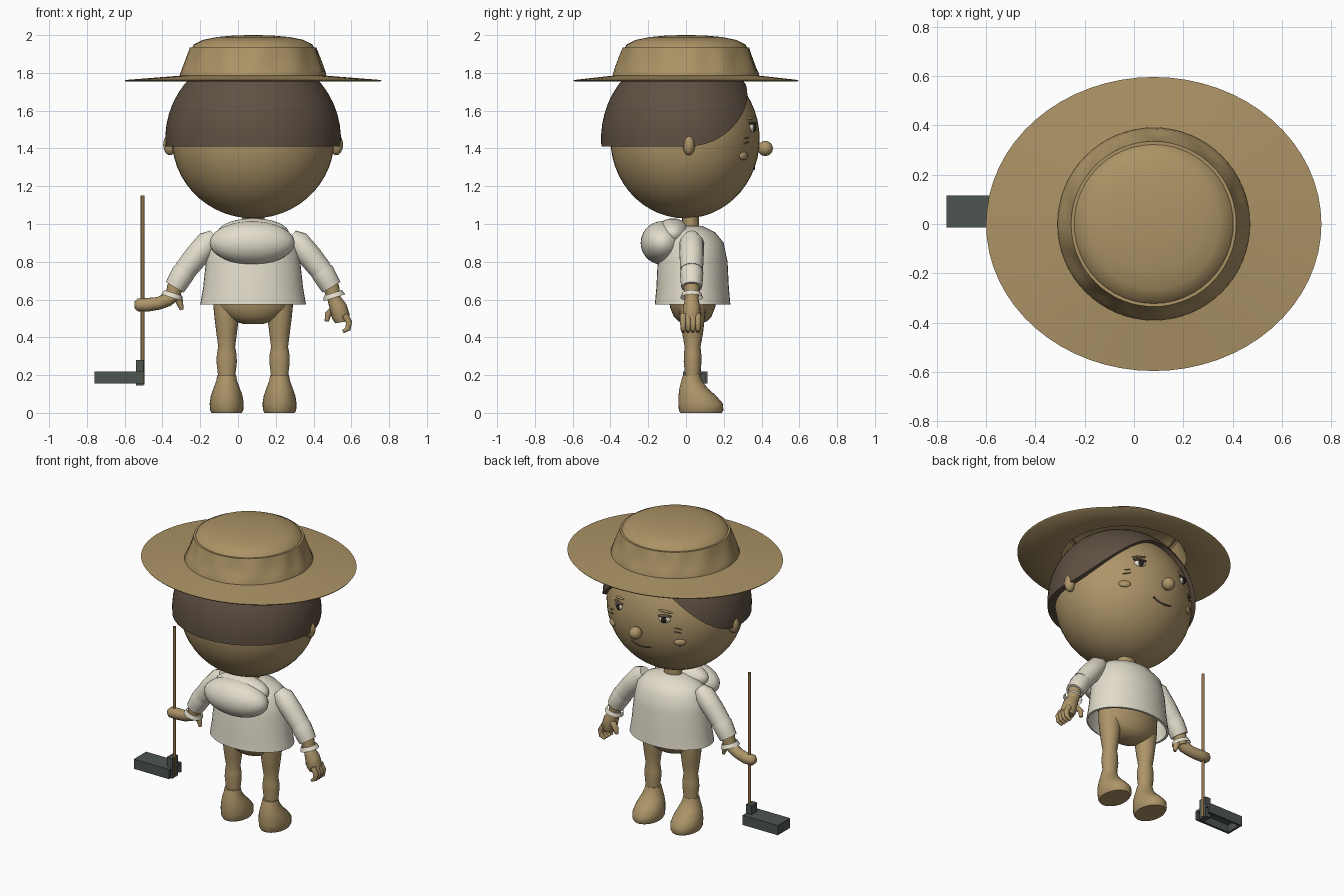
import bpy, bmesh, math
from mathutils import Vector

CX = 0.08  # body centre line


def mat(name, r, g, b):
    m = bpy.data.materials.new(name)
    m.diffuse_color = (r, g, b, 1)
    return m


SKIN = mat("tan skin", 0.42, 0.30, 0.14)
STRAW = mat("straw", 0.41, 0.29, 0.13)
HAIR = mat("dark brown", 0.115, 0.082, 0.057)
CLOTH = mat("off white", 0.76, 0.72, 0.60)
METAL = mat("dark grey metal", 0.075, 0.09, 0.08)
WOOD = mat("wood", 0.28, 0.17, 0.065)
BLACK = mat("near black", 0.02, 0.016, 0.012)


def finish(name, bm, m, angle=40):
    bmesh.ops.recalc_face_normals(bm, faces=bm.faces)
    me = bpy.data.meshes.new(name)
    bm.to_mesh(me)
    bm.free()
    ob = bpy.data.objects.new(name, me)
    bpy.context.collection.objects.link(ob)
    me.materials.append(m)
    bpy.ops.object.select_all(action='DESELECT')
    ob.select_set(True)
    bpy.context.view_layer.objects.active = ob
    bpy.ops.object.shade_smooth_by_angle(angle=math.radians(angle))
    return ob


def skin_rings(name, rings, m, caps=(True, True), angle=40):
    """Bridge a list of equally sized closed rings of points."""
    bm = bmesh.new()
    vs = [[bm.verts.new(p) for p in r] for r in rings]
    n = len(vs[0])
    for a, b in zip(vs, vs[1:]):
        for i in range(n):
            j = (i + 1) % n
            bm.faces.new((a[i], a[j], b[j], b[i]))
    if caps[0]:
        bm.faces.new(vs[0])
    if caps[1]:
        bm.faces.new(vs[-1])
    return finish(name, bm, m, angle)


def stack(name, sections, m, n=32, caps=(True, True), angle=40, wave=None):
    """Horizontal ellipses: (x, y, z, rx, ry)."""
    rings = []
    for k, (x, y, z, rx, ry) in enumerate(sections):
        ring = []
        for i in range(n):
            a = 2 * math.pi * i / n
            w = wave(k, a) if wave else 1
            ring.append((x + rx * w * math.cos(a), y + ry * w * math.sin(a), z))
        rings.append(ring)
    return skin_rings(name, rings, m, caps, angle)


def tube(name, path, radii, m, n=16, caps=(True, True)):
    """Round tube following a path of points."""
    pts = [Vector(p) for p in path]
    rings = []
    for k, p in enumerate(pts):
        t = (pts[min(k + 1, len(pts) - 1)] - pts[max(k - 1, 0)]).normalized()
        u = t.cross(Vector((0, 1, 0))).normalized()
        v = t.cross(u)
        rings.append([p + radii[k] * (u * math.cos(2 * math.pi * i / n) + v * math.sin(2 * math.pi * i / n))
                      for i in range(n)])
    return skin_rings(name, rings, m, caps, 50)


def ball(name, c, r, m, seg=20, rot=(0, 0, 0)):
    bm = bmesh.new()
    bmesh.ops.create_uvsphere(bm, u_segments=seg, v_segments=seg // 2 + 2, radius=1)
    for v in bm.verts:
        v.co = Vector(v.co) * Vector(r)
    ob = finish(name, bm, m, 60)
    ob.location, ob.rotation_euler = c, rot
    return ob


def box(name, lo, hi, m):
    bm = bmesh.new()
    bmesh.ops.create_cube(bm, size=1)
    for v in bm.verts:
        v.co = [(a + b) / 2 + c * (b - a) for a, b, c in zip(lo, hi, v.co)]
    return finish(name, bm, m, 20)


# Head, neck, ears and nose
HC, HR = Vector((CX, -0.005, 1.45)), Vector((0.43, 0.395, 0.42))
ball("head", HC, HR, SKIN, 48)
stack("neck", [(CX, 0.025, 0.93, 0.06, 0.045), (CX, 0.025, 1.06, 0.06, 0.045)], SKIN, 20)
ball("nose", (CX, 0.42, 1.40), (0.04, 0.04, 0.04), SKIN)
for s in (-1, 1):
    ball("ear", (CX + s * 0.44, 0.015, 1.42), (0.036, 0.033, 0.056), SKIN)

# Hair cap whose lower edge sweeps up over the forehead
rings = []
for k in range(15):
    ring = []
    for i in range(64):
        a = 2 * math.pi * i / 64
        edge = 1.41 + 0.33 * max(0, math.sin(a)) ** 2.5
        low = math.asin((edge - 1.45) / 0.465)
        lat = low + (math.radians(88) - low) * max(k - 1, 0) / 13
        f = 0.90 if k == 0 else 1  # first ring turns the edge inward
        ring.append((CX + 0.465 * f * math.cos(lat) * math.cos(a),
                     -0.02 + 0.43 * f * math.cos(lat) * math.sin(a),
                     1.45 + 0.465 * math.sin(lat)))
    rings.append(ring)
skin_rings("hair", rings, HAIR, (False, True))


# Facial features laid on the head surface
def on_face(dx, z, out=0.0):
    y = HR.y * math.sqrt(1 - (dx / HR.x) ** 2 - ((z - HC.z) / HR.z) ** 2)
    return (CX + dx, HC.y + y + out, z), -math.asin(dx / HR.x)


def mark(name, dx, z, r, m, out=0.0, roll=0.0):
    p, yaw = on_face(dx, z, out)
    ball(name, p, r, m, 12, (0, roll, yaw))


for s in (-1, 1):
    mark("eye", s * 0.17, 1.51, (0.036, 0.012, 0.022), CLOTH)
    mark("iris", s * 0.168, 1.51, (0.020, 0.010, 0.022), BLACK, 0.006)
    mark("eyelid", s * 0.17, 1.533, (0.044, 0.016, 0.007), HAIR, 0.003)
    mark("brow", s * 0.17, 1.56, (0.046, 0.014, 0.006), SKIN, 0, s * 0.15)
    mark("cheek", s * 0.25, 1.36, (0.038, 0.014, 0.022), SKIN)
    for z in (1.43, 1.455):
        mark("cheek_line", s * 0.245, z, (0.026, 0.005, 0.003), HAIR, 0, s * 0.2)
tube("mouth", [on_face(-0.07 + 0.02 * i, 1.29 + 0.0012 * (i - 3) ** 2)[0] for i in range(8)],
     [0.005] * 8, HAIR, 8)

# Straw hat: wide oval brim, creased band and domed top
stack("hat_brim", [(CX, 0, 1.772, 0.38, 0.38), (CX, 0, 1.755, 0.675, 0.59),
                   (CX, 0, 1.762, 0.68, 0.596), (CX, 0, 1.785, 0.39, 0.39)],
      STRAW, 64, (False, False), 60)
stack("hat_band", [(CX, 0, 1.775, 0.39, 0.39), (CX, 0, 1.80, 0.385, 0.385), (CX, 0, 1.825, 0.372, 0.372),
                   (CX, 0, 1.88, 0.352, 0.352), (CX, 0, 1.935, 0.335, 0.335), (CX, 0, 1.935, 0.31, 0.31)],
      STRAW, 72, (False, False), 30,
      lambda k, a: 1 + (0.018 * math.sin(12 * a + math.sin(3 * a)) if k in (2, 3) else 0))
stack("hat_crown", [(CX, 0, 1.92, 0.33, 0.33), (CX, 0, 1.95, 0.315, 0.315), (CX, 0, 1.975, 0.265, 0.265),
                    (CX, 0, 1.99, 0.19, 0.19), (CX, 0, 1.998, 0.10, 0.10), (CX, 0, 2.0, 0.02, 0.02)],
      STRAW, 48, (False, True))

# Shirt with an open flared hem, and the bundle on the back
stack("shirt", [(CX, 0.03, 0.575, 0.265, 0.19), (CX, 0.035, 0.575, 0.28, 0.20), (CX, 0.035, 0.66, 0.265, 0.192),
                (CX, 0.035, 0.80, 0.25, 0.185), (CX, 0.035, 0.90, 0.23, 0.165), (CX, 0.03, 0.955, 0.18, 0.125),
                (CX, 0.025, 0.99, 0.075, 0.06)],
      CLOTH, 40, (False, True), 60)
ball("back_bundle", (0.075, -0.125, 0.90), (0.225, 0.115, 0.115), CLOTH, 32)
ball("bundle_top", (CX, -0.07, 0.95), (0.19, 0.09, 0.08), CLOTH, 32)

# Hips, legs and feet
stack("hips", [(CX, 0.035, z, rx, ry) for z, rx, ry in
               ((0.47, 0.05, 0.04), (0.485, 0.10, 0.075), (0.51, 0.15, 0.10), (0.56, 0.20, 0.12), (0.66, 0.21, 0.13))],
      SKIN)
for s in (-1, 1):
    x = CX + s * 0.14
    stack("leg", [(x + s * d, 0.035, z, rx, ry) for d, z, rx, ry in
                  ((0, 0.16, 0.046, 0.040), (0, 0.20, 0.046, 0.040), (0, 0.27, 0.054, 0.047),
                   (0, 0.31, 0.052, 0.046), (0, 0.35, 0.045, 0.042), (0, 0.42, 0.054, 0.055),
                   (0, 0.50, 0.064, 0.064), (0, 0.56, 0.070, 0.070), (0, 0.62, 0.070, 0.070))], SKIN, 24)
    stack("foot", [(x, y, z, rx, ry) for y, z, rx, ry in
                   ((0.08, 0.0, 0.080, 0.110), (0.08, 0.015, 0.088, 0.118), (0.077, 0.05, 0.090, 0.118),
                    (0.06, 0.09, 0.084, 0.100), (0.04, 0.13, 0.070, 0.075), (0.03, 0.17, 0.055, 0.055),
                    (0.03, 0.20, 0.050, 0.046))], SKIN, 28)

# Arms: two sleeve pieces, forearm and loose cuff
Y = 0.03
for s in (-1, 1):
    def P(dx, z, y=Y):
        return (CX + s * dx, y, z)
    tube("upper_sleeve", [P(0.20, 0.935), P(0.235, 0.905), P(0.30, 0.83), P(0.36, 0.755)],
         [0.04, 0.064, 0.064, 0.060], CLOTH)
    tube("lower_sleeve", [P(0.33, 0.79), P(0.37, 0.74), P(0.40, 0.69), P(0.415, 0.665)],
         [0.05, 0.062, 0.058, 0.055], CLOTH)
    tube("forearm", [P(0.39, 0.72), P(0.415, 0.66), P(0.43, 0.60)], [0.045, 0.042, 0.036], SKIN)
    tube("cuff", [P(0.422, 0.635), P(0.43, 0.61)], [0.050, 0.060], CLOTH, 16, (False, False))

# Relaxed hand with four curled fingers and a thumb
tube("open_hand", [(0.505, Y, 0.61), (0.53, Y, 0.56), (0.545, Y, 0.51), (0.55, Y, 0.48)],
     [0.034, 0.046, 0.048, 0.036], SKIN)
for i in range(4):
    y = -0.015 + 0.026 * i
    tube("finger", [(0.565, y, 0.52), (0.588, y, 0.48), (0.582, y, 0.445), (0.555, y, 0.43)],
         [0.017, 0.017, 0.015, 0.009], SKIN, 10)
tube("thumb", [(0.51, 0.05, 0.55), (0.475, 0.065, 0.52), (0.47, 0.06, 0.485)], [0.02, 0.018, 0.011], SKIN, 10)

# Gripping hand wrapped around the tool handle
tube("grip_hand", [(-0.34, Y, 0.62), (-0.37, Y, 0.60), (-0.42, 0.04, 0.58), (-0.48, 0.05, 0.572), (-0.53, 0.05, 0.572),
                   (-0.548, 0.05, 0.572)], [0.03, 0.036, 0.034, 0.036, 0.034, 0.018], SKIN)
tube("grip_thumb", [(-0.33, Y, 0.63), (-0.31, Y, 0.59), (-0.298, Y, 0.545)], [0.024, 0.02, 0.010], SKIN, 10)

# Long-handled tool with a broad metal blade
tube("tool_handle", [(-0.505, 0.05, 0.15), (-0.505, 0.05, 1.15)], [0.010, 0.010], WOOD, 12)
box("blade_socket", (-0.54, 0.02, 0.145), (-0.50, 0.08, 0.28), METAL)
box("blade_top", (-0.76, -0.015, 0.205), (-0.50, 0.115, 0.22), METAL)
for y in (-0.015, 0.10):
    box("blade_side", (-0.76, y, 0.155), (-0.50, y + 0.015, 0.206), METAL)
box("blade_end", (-0.76, 0.0, 0.155), (-0.745, 0.10, 0.206), METAL)
